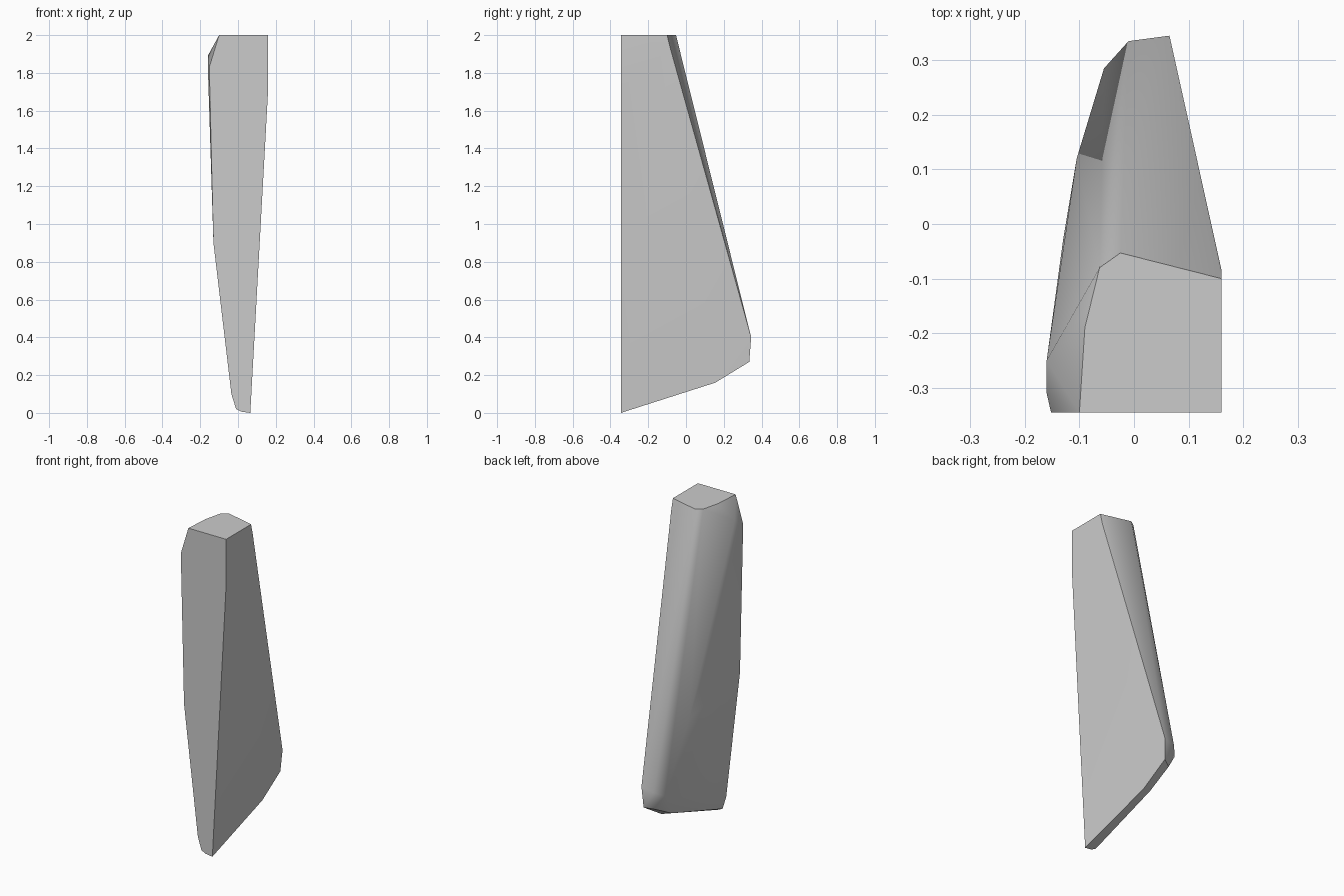
import bpy, bmesh, math

cube = bpy.data.objects.get("Cube")
if cube:
    bpy.data.objects.remove(cube, do_unlink=True)

# Plain grey material
grey = bpy.data.materials.new("plain_grey")
grey.use_nodes = True
colour = (0.6, 0.6, 0.6, 1)
grey.diffuse_color = colour
grey.node_tree.nodes["Principled BSDF"].inputs["Base Color"].default_value = colour

FRONT = -0.345

# Flat top outline (x, y)
top = [(-0.1, FRONT), (0.16, FRONT), (0.16, -0.1), (-0.025, -0.053),
       (-0.063, -0.08), (-0.09, -0.19)]
# Flat front outline (x, z)
front = [(0.065, 0), (0.02, 0.006), (-0.01, 0.02), (-0.035, 0.1),
         (-0.13, 0.9), (-0.152, 1.83), (0.16, 1.72)]
# Rounded side, heel and back corners (x, y, z)
shoulder = [(-0.16, -0.25, 1.89), (-0.16, -0.31, 1.84), (0.16, -0.083, 1.93)]
side = [(-0.13, -0.03, 1.1), (-0.105, 0.12, 0.78)]
heel = [(0.065, 0.345, 0.4), (-0.01, 0.335, 0.38), (-0.055, 0.285, 0.35),
        (0.057, 0.335, 0.27), (0.0, 0.3, 0.26), (0.06, 0.155, 0.16),
        (0.0, 0.14, 0.175)]

points = [(x, y, 2) for x, y in top] + [(x, FRONT, z) for x, z in front]
points += shoulder + side + heel

# Tapered post wrapped tightly around its corners
bm = bmesh.new()
for p in points:
    bm.verts.new(p)
hull = bmesh.ops.convex_hull(bm, input=bm.verts[:])
loose = [v for v in bm.verts if not v.link_faces]
bmesh.ops.delete(bm, geom=loose, context='VERTS')
bmesh.ops.dissolve_limit(bm, angle_limit=math.radians(1),
                         verts=bm.verts[:], edges=bm.edges[:])
bmesh.ops.recalc_face_normals(bm, faces=bm.faces[:])
mesh = bpy.data.meshes.new("tapered_post")
bm.to_mesh(mesh)
bm.free()
mesh.materials.append(grey)
post = bpy.data.objects.new("tapered_post", mesh)
bpy.context.collection.objects.link(post)

# Smooth the rounded back, keep the main edges sharp
bpy.context.view_layer.objects.active = post
post.select_set(True)
bpy.ops.object.shade_smooth_by_angle(angle=math.radians(35))
